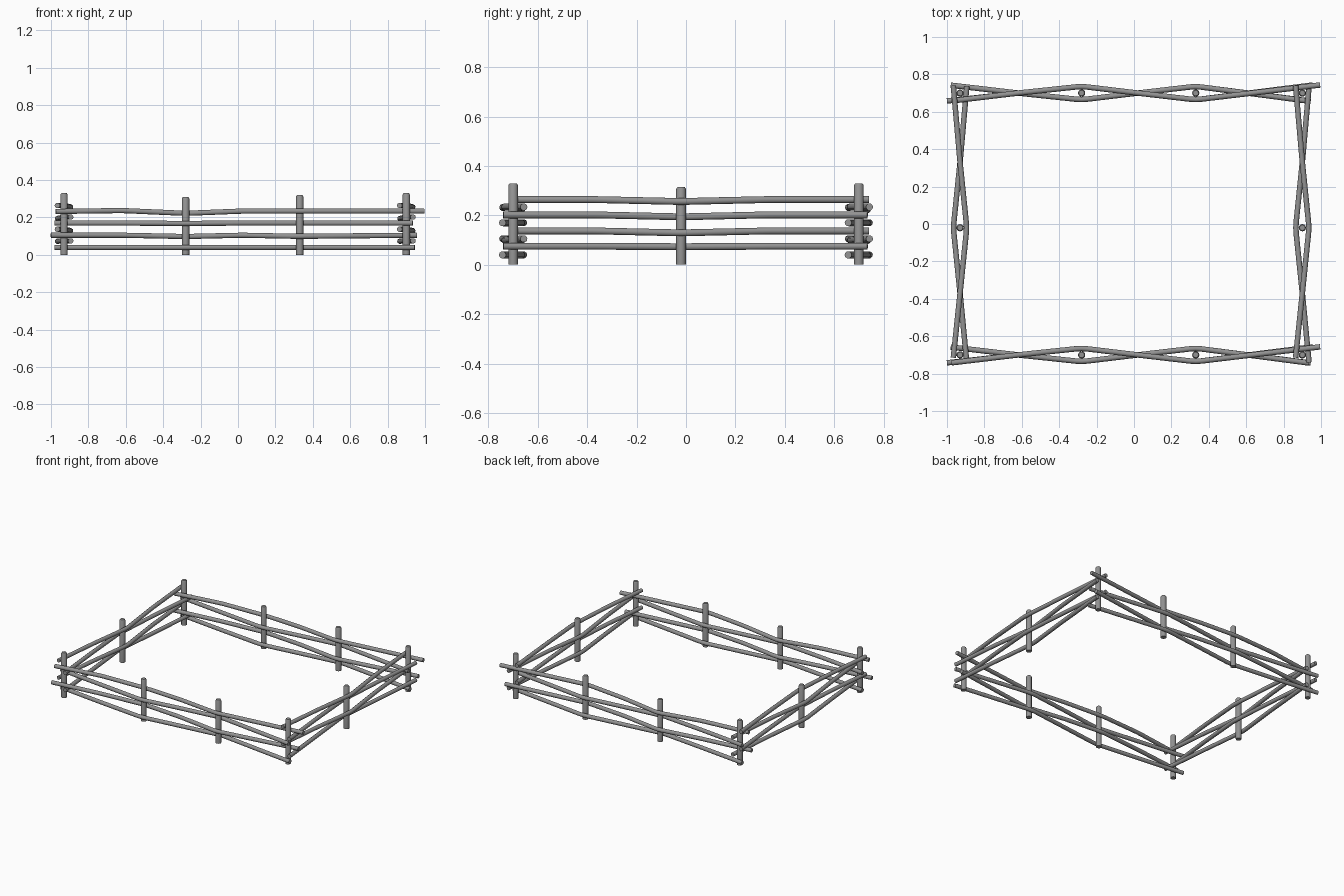
import bpy
import bmesh
from mathutils import Vector

if "Cube" in bpy.data.objects:
    bpy.data.objects.remove(bpy.data.objects["Cube"])

LX, RX, FY = -0.93, 0.90, 0.70
RAIL_R, POST_R = 0.0145, 0.0195

wood = bpy.data.materials.new("dark_grey_wood")
wood.diffuse_color = (0.29, 0.29, 0.29, 1)
wood.use_nodes = True
wood.node_tree.nodes["Principled BSDF"].inputs["Base Color"].default_value = wood.diffuse_color


def finish(ob):
    bpy.ops.object.select_all(action='DESELECT')
    ob.select_set(True)
    bpy.context.view_layer.objects.active = ob
    ob.data.materials.append(wood)
    if ob.type == 'CURVE':
        bpy.ops.object.convert(target='MESH')
    bpy.ops.object.shade_smooth_by_angle(angle=0.7)


def post(name, x, y, h):
    # round post with a small chamfer on top
    bm = bmesh.new()
    rings = []
    for r, z in ((POST_R, 0), (POST_R, h - 0.008), (POST_R * 0.75, h)):
        ring = bmesh.ops.create_circle(bm, segments=12, radius=r)["verts"]
        for v in ring:
            v.co.z = z
        rings.append(ring)
    for a, b in zip(rings, rings[1:]):
        for i in range(12):
            j = (i + 1) % 12
            bm.faces.new((a[i], a[j], b[j], b[i]))
    bm.faces.new(rings[0])
    bm.faces.new(rings[-1])
    bmesh.ops.recalc_face_normals(bm, faces=bm.faces)
    me = bpy.data.meshes.new(name)
    bm.to_mesh(me)
    bm.free()
    ob = bpy.data.objects.new(name, me)
    ob.location = (x, y, 0)
    bpy.context.collection.objects.link(ob)
    finish(ob)


def rail(name, pts):
    # bent pole: straight runs with slightly softened bends at the posts
    pts = [Vector(p) for p in pts]
    path = [pts[0]]
    for a, b, c in zip(pts, pts[1:], pts[2:]):
        p = b + (a - b).normalized() * 0.03
        q = b + (c - b).normalized() * 0.03
        path += [p, p * 0.25 + b * 0.5 + q * 0.25, q]
    path.append(pts[-1])
    cu = bpy.data.curves.new(name, 'CURVE')
    cu.dimensions = '3D'
    cu.bevel_depth = RAIL_R
    cu.bevel_resolution = 3
    cu.use_fill_caps = True
    sp = cu.splines.new('POLY')
    sp.points.add(len(path) - 1)
    for s, p in zip(sp.points, path):
        s.co = (*p, 1)
    ob = bpy.data.objects.new(name, cu)
    bpy.context.collection.objects.link(ob)
    finish(ob)


# posts
for side, y in (("front", -FY), ("back", FY)):
    for i, (x, h) in enumerate(((LX, 0.33), (-0.28, 0.31), (0.33, 0.32), (RX, 0.33))):
        post(f"{side}_post_{i + 1}", x, y, h)
for side, x in (("left", LX), ("right", RX)):
    post(f"{side}_middle_post", x, -0.02, 0.315)

# long rails: start x, end x, weave direction, heights at start, gap, post, gap, post, end
long_rails = (
    (-0.98, 0.945, -1, (0.04, 0.04, 0.04, 0.04, 0.04, 0.04)),
    (-1.00, 0.955, 1, (0.105, 0.105, 0.098, 0.105, 0.099, 0.105)),
    (-0.98, 0.935, -1, (0.17, 0.17, 0.168, 0.17, 0.17, 0.17)),
    (-0.975, 0.995, 1, (0.232, 0.237, 0.222, 0.234, 0.234, 0.234)),
)
for side, y in (("front", -FY), ("back", FY)):
    for i, (x0, x1, s, z) in enumerate(long_rails):
        d = 0.036 * s
        xs = (x0, -0.62, -0.28, 0.02, 0.33, x1)
        off = (-d * 1.17, 0, d, 0, -d, d * 1.2)
        rail(f"{side}_rail_{i + 1}", [(a, y + o, h) for a, o, h in zip(xs, off, z)])

# short rails: start y, end y, weave at the ends, end height, middle height
short_rails = (
    (-0.74, 0.735, 1, 0.075, 0.073),
    (-0.715, 0.74, -1, 0.137, 0.129),
    (-0.74, 0.735, 1, 0.202, 0.194),
    (-0.715, 0.74, -1, 0.264, 0.256),
)
for side, x in (("left", LX), ("right", RX)):
    for i, (y0, y1, s, ze, zm) in enumerate(short_rails):
        d = 0.036 * s
        rail(f"{side}_rail_{i + 1}", [(x + d, y0, ze), (x, -0.37, ze), (x - d, -0.02, zm),
                                      (x, 0.33, ze), (x + d, y1, ze)])
